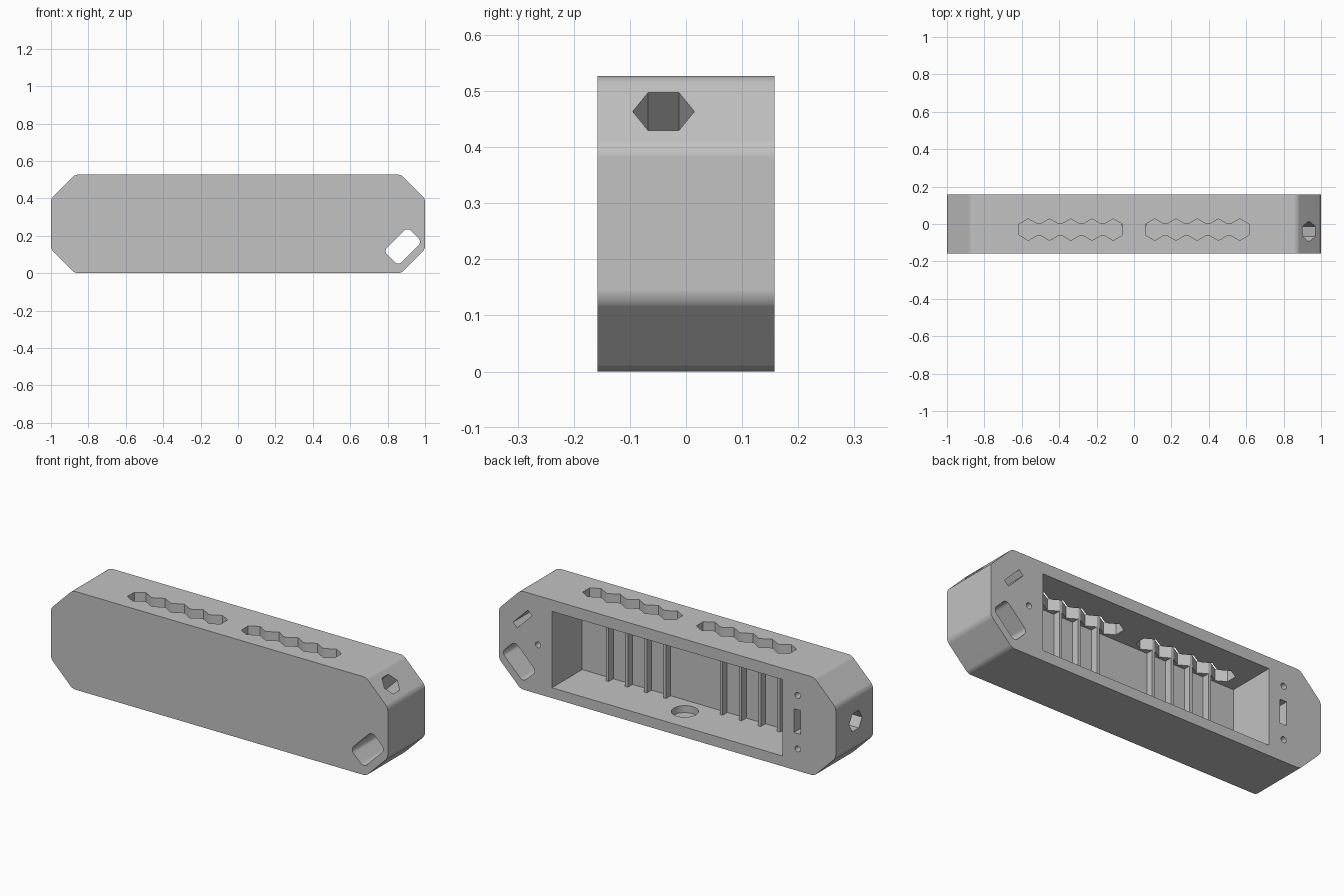
import bpy, bmesh
from math import sin, cos, pi, radians
from mathutils import Vector, Matrix

cube = bpy.data.objects.get("Cube")
if cube:
    bpy.data.objects.remove(cube, do_unlink=True)

grey = bpy.data.materials.new("grey plastic")
grey.use_nodes = True
colour = (0.54, 0.54, 0.54, 1)
grey.diffuse_color = colour
grey.node_tree.nodes["Principled BSDF"].inputs["Base Color"].default_value = colour

X, Y, Z = Vector((1, 0, 0)), Vector((0, 1, 0)), Vector((0, 0, 1))
HALF_D, HEIGHT, WALL = 0.158, 0.527, 0.06
MID = HEIGHT / 2
INNER_Y = WALL - HALF_D
HEX_R, PITCH, SLOT_Y = 0.0575, 0.1136, -0.03


def prism(name, profile, origin, depth, x_axis=X, z_axis=-Y, rounding=0):
    """Extrude a flat profile along z_axis, optionally rounding its corners."""
    x, z = x_axis.normalized(), z_axis.normalized()
    matrix = Matrix.Translation(origin) @ Matrix((x, z.cross(x), z)).transposed().to_4x4()
    bm = bmesh.new()
    face = bm.faces.new([bm.verts.new((p[0], p[1], 0)) for p in profile])
    new = bmesh.ops.extrude_face_region(bm, geom=[face])["geom"]
    moved = [v for v in new if isinstance(v, bmesh.types.BMVert)]
    bmesh.ops.translate(bm, verts=moved, vec=(0, 0, depth))
    if rounding:
        sides = [e for e in bm.edges if abs(e.verts[0].co.z - e.verts[1].co.z) > depth / 2]
        bmesh.ops.bevel(bm, geom=sides, offset=rounding, offset_type='OFFSET',
                        segments=6, profile=0.5, affect='EDGES')
    bmesh.ops.recalc_face_normals(bm, faces=bm.faces)
    bm.transform(matrix)
    mesh = bpy.data.meshes.new(name)
    bm.to_mesh(mesh)
    bm.free()
    mesh.materials.append(grey)
    obj = bpy.data.objects.new(name, mesh)
    bpy.context.collection.objects.link(obj)
    return obj


def ring(radius, sides, cx=0, cy=0):
    return [(cx + radius * cos(2 * pi * i / sides), cy + radius * sin(2 * pi * i / sides))
            for i in range(sides)]


def rect(cx, cy, length, width, angle=0):
    c, s = cos(radians(angle)), sin(radians(angle))
    corners = [(a * length / 2, b * width / 2) for a, b in ((-1, -1), (1, -1), (1, 1), (-1, 1))]
    return [(cx + a * c - b * s, cy + a * s + b * c) for a, b in corners]


def back_cut(name, profile, end_y, rounding=0):
    """Cutter entering from the back and stopping at end_y."""
    return prism(name, profile, (0, 0.2, 0), 0.2 - end_y, rounding=rounding)


# Body: block with chamfered, softly rounded corners
c = 0.128
quarter = [(1, MID - c), (1 - c, MID)]
outline = (quarter + [(-a, b) for a, b in reversed(quarter)]
           + [(-a, -b) for a, b in quarter] + [(a, -b) for a, b in reversed(quarter)])
body = prism("holder_body", outline, (0, HALF_D, MID), 2 * HALF_D, rounding=0.017)

cutters = []

# Open pocket in the back
cutters.append(back_cut("pocket_cutter", rect(0, MID - 0.003, 1.37, 0.41), INNER_Y))

# Scalloped slots in the top: five joined hexagons each
lobes = [(i - 2) * PITCH for i in range(5)]
half_w = HEX_R * cos(pi / 6)
upper = []
for lobe in lobes:
    upper += [(lobe - half_w, HEX_R / 2), (lobe, HEX_R), (lobe + half_w, HEX_R / 2)]
scallop = upper + [(a, -b) for a, b in reversed(upper)]
for side in (-1, 1):
    cutters.append(prism("top_slot_cutter", scallop, (side * 0.338, SLOT_Y, 0.4), 0.2, X, Z))

# Rounded strap slot through the lower left corner
cutters.append(back_cut("strap_slot_cutter", rect(0.881, 0.143, 0.18, 0.11, 45), -0.2, 0.026))

# Magnet slots in the back
cutters.append(back_cut("corner_magnet_cutter", rect(0.86, 0.378, 0.125, 0.034, 135), -0.1))
cutters.append(back_cut("end_magnet_cutter", rect(-0.772, MID, 0.04, 0.127), -0.072))

# Hexagonal sockets in the upper left chamfer and the right end
diagonal = (X + Z).normalized()
hexagon = ring(0.055, 6)
cutters.append(prism("corner_socket_cutter", hexagon,
                     Vector((0.936, -0.04, 0.464)) + diagonal * 0.03, 0.14, Y, -diagonal))
cutters.append(prism("end_socket_cutter", hexagon, (-1.03, -0.01, MID), 0.258, Y, X))

# Screw holes in the back
for x, z in ((-0.774, 0.405), (-0.774, 0.118), (0.768, MID)):
    cutters.append(back_cut("screw_hole_cutter", ring(0.016, 20, x, z), -0.05))

# Round recess in the pocket floor
cutters.append(prism("floor_recess_cutter", ring(0.066, 40), (0, 0.01, 0.018), 0.1, X, Z))

# Cut the openings
bpy.context.view_layer.objects.active = body
for cutter in cutters:
    mod = body.modifiers.new("cut", 'BOOLEAN')
    mod.operation, mod.solver, mod.object = 'DIFFERENCE', 'EXACT', cutter
    bpy.ops.object.modifier_apply(modifier=mod.name)
    bpy.data.objects.remove(cutter, do_unlink=True)

# Smooth the rounded corners, keep real edges sharp
bpy.ops.object.select_all(action='DESELECT')
body.select_set(True)
bpy.ops.object.shade_smooth_by_angle(angle=radians(28))
weighted = body.modifiers.new("even_shading", 'WEIGHTED_NORMAL')
weighted.keep_sharp = True

# Divider ribs on the inside of the front wall
rib_front = SLOT_Y - HEX_R / 2
rib_back = INNER_Y - 0.01
for side in (-1, 1):
    for i in range(4):
        x = side * 0.338 + (i - 1.5) * PITCH
        prism("divider_rib", rect(x, (rib_front + rib_back) / 2, 0.016, rib_front - rib_back),
              (0, 0, 0.045), 0.43, X, Z)
